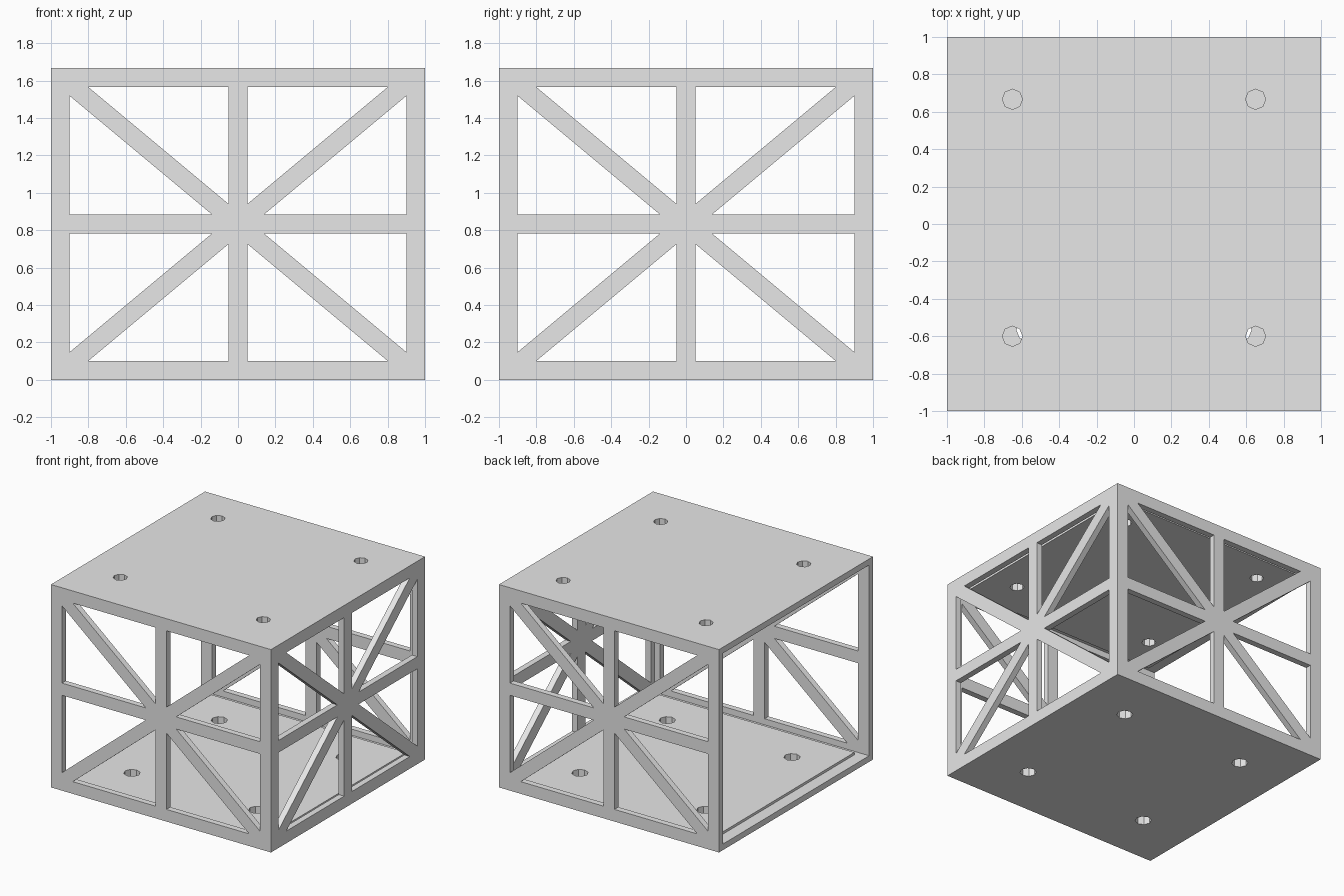
import bpy, bmesh, math
from mathutils import Matrix, Vector

cube = bpy.data.objects.get("Cube")
if cube:
    bpy.data.objects.remove(cube, do_unlink=True)

HEIGHT = 1.667          # overall height
H = HEIGHT / 2
T = 0.05                # wall thickness
STEP = 0.02             # height of the raised inner pads
BAR = 0.1               # width of frame bars
IN = 1 - BAR            # inner edge of the frame

grey = bpy.data.materials.new("light grey")
grey.use_nodes = True
colour = (0.8, 0.8, 0.8, 1)
grey.diffuse_color = colour
grey.node_tree.nodes["Principled BSDF"].inputs["Base Color"].default_value = colour


def rectangle(w, h):
    return [(-w, -h), (w, -h), (w, h), (-w, h)]


def octagon(x, y, r):
    return [(x + r * math.cos(i * math.tau / 8), y + r * math.sin(i * math.tau / 8))
            for i in range(8)]


def cut_sheet(name, outlines, thickness, matrix):
    """Extrude a filled outline with holes, centred on its local plane."""
    curve = bpy.data.curves.new(name, "CURVE")
    curve.dimensions = "2D"
    curve.fill_mode = "BOTH"
    curve.extrude = thickness / 2
    for points in outlines:
        spline = curve.splines.new("POLY")
        spline.points.add(len(points) - 1)
        for p, (x, y) in zip(spline.points, points):
            p.co = (x, y, 0, 1)
        spline.use_cyclic_u = True
    helper = bpy.data.objects.new(name + " outline", curve)
    bpy.context.collection.objects.link(helper)
    bpy.context.view_layer.update()
    graph = bpy.context.evaluated_depsgraph_get()
    mesh = bpy.data.meshes.new_from_object(helper.evaluated_get(graph))
    bpy.data.objects.remove(helper, do_unlink=True)
    # weld the caps to the sides and tidy the triangulation
    bm = bmesh.new()
    bm.from_mesh(mesh)
    bmesh.ops.remove_doubles(bm, verts=bm.verts, dist=0.0005)
    bmesh.ops.recalc_face_normals(bm, faces=bm.faces)
    for f in bm.faces:
        f.smooth = False
    bm.transform(matrix)
    bm.to_mesh(mesh)
    bm.free()
    mesh.name = name
    mesh.materials.clear()
    mesh.materials.append(grey)
    obj = bpy.data.objects.new(name, mesh)
    bpy.context.collection.objects.link(obj)
    return obj


# Triangular windows left between the frame, cross bars and diagonals
half = BAR / 2
slope = H
rise = half * math.sqrt(1 + slope ** 2)
top = H - BAR
upper = [(half, slope * half + rise), (half, top), ((top - rise) / slope, top)]
outer = [(IN, slope * IN - rise), (IN, half), ((half + rise) / slope, half)]
windows = [[(sx * x, sz * z) for x, z in tri]
           for tri in (upper, outer) for sx in (1, -1) for sz in (1, -1)]

# Braced walls on three sides; the -x side stays open
stand = Matrix.Rotation(math.pi / 2, 4, "X")
for name, angle, half_width in (("front_wall", 0, 1),
                                ("right_wall", math.pi / 2, 1 - T),
                                ("back_wall", math.pi, 1)):
    place = (Matrix.Translation((0, 0, H)) @ Matrix.Rotation(angle, 4, "Z")
             @ Matrix.Translation((0, -1 + T / 2, 0)) @ stand)
    cut_sheet(name, [rectangle(half_width, H - T)] + windows, T, place)

# Floor and roof plates with bolt holes and a stepped inner pad
floor_holes = [octagon(x, y, 0.062) for x in (-0.567, 0.567) for y in (-0.567, 0.567)]
roof_holes = [octagon(x, y, 0.054) for x in (-0.65, 0.65) for y in (-0.6, 0.667)]
for name, holes, base, inward in (("floor", floor_holes, 0, 1),
                                  ("roof", roof_holes, HEIGHT, -1)):
    plate_z = base + inward * T / 2
    pad_z = base + inward * (T + STEP / 2)
    cut_sheet(name + "_plate", [rectangle(1, 1)] + holes, T,
              Matrix.Translation((0, 0, plate_z)))
    cut_sheet(name + "_pad", [rectangle(IN, IN)] + holes, STEP,
              Matrix.Translation((0, 0, pad_z)))
